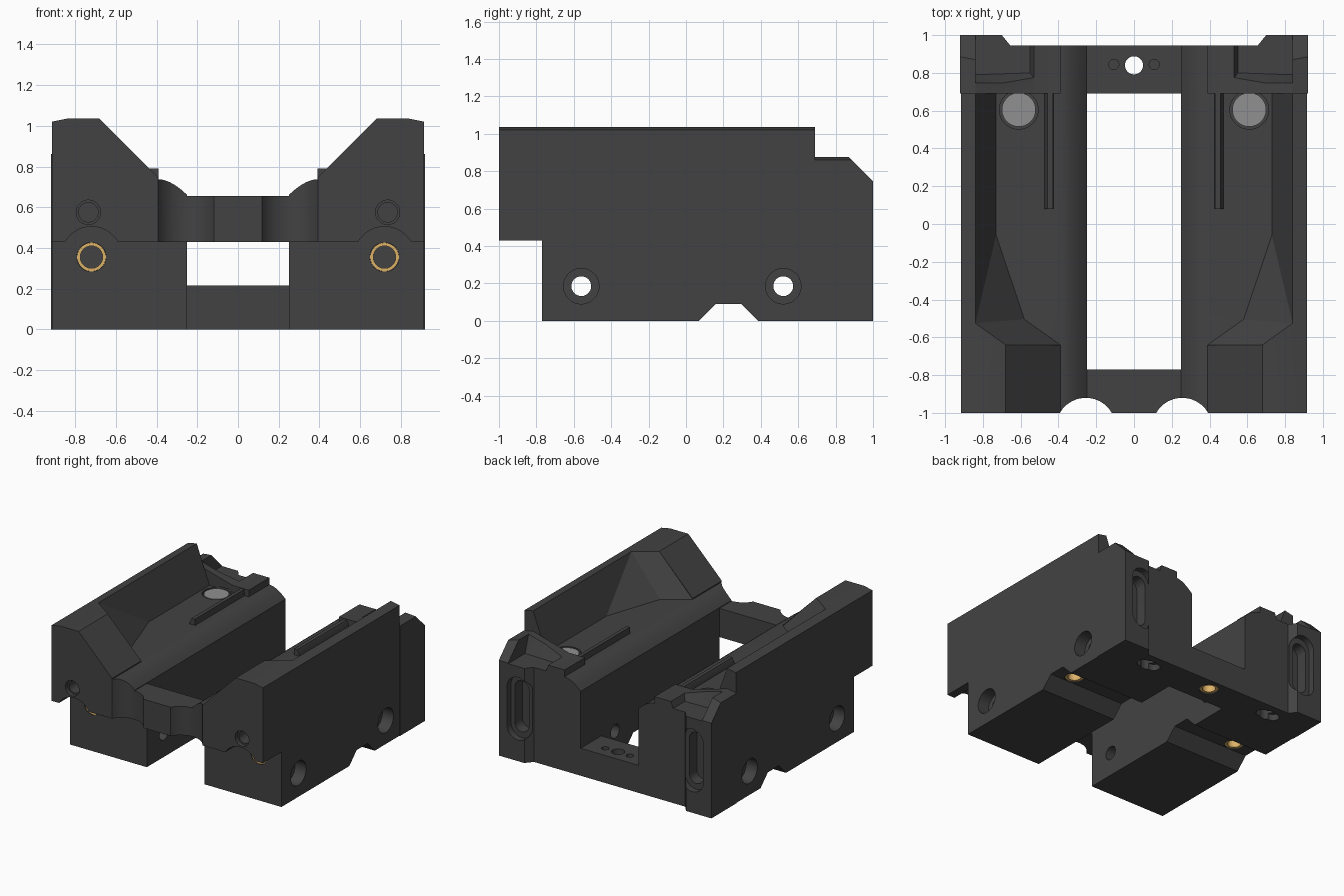
import bpy, bmesh, math
from mathutils import Vector

if "Cube" in bpy.data.objects:
    bpy.data.objects.remove(bpy.data.objects["Cube"])


def material(name, rgb):
    m = bpy.data.materials.new(name)
    m.diffuse_color = (*rgb, 1)
    m.use_nodes = True
    m.node_tree.nodes["Principled BSDF"].inputs["Base Color"].default_value = m.diffuse_color
    return m


DARK = material("dark_plastic", (0.055, 0.055, 0.055))
BRASS = material("brass", (0.72, 0.45, 0.14))
STEEL = material("steel", (0.28, 0.28, 0.28))


def to_object(name, bm, mat=DARK):
    bmesh.ops.recalc_face_normals(bm, faces=bm.faces)
    me = bpy.data.meshes.new(name)
    bm.to_mesh(me)
    bm.free()
    me.materials.append(mat)
    ob = bpy.data.objects.new(name, me)
    bpy.context.collection.objects.link(ob)
    return ob


def place(axis, u, v, w):
    """2D profile point (u, v) at distance w along an axis."""
    return {'x': (w, u, v), 'y': (u, w, v), 'z': (u, v, w)}[axis]


def prism(name, pts, axis, a, b, mat=DARK):
    bm = bmesh.new()
    f = bm.faces.new([bm.verts.new(place(axis, u, v, a)) for u, v in pts])
    ext = bmesh.ops.extrude_face_region(bm, geom=[f])
    d = Vector(place(axis, 0, 0, b - a))
    bmesh.ops.translate(bm, vec=d, verts=[e for e in ext['geom'] if isinstance(e, bmesh.types.BMVert)])
    return to_object(name, bm, mat)


def box(name, x, y, z):
    return prism(name, [(x[0], y[0]), (x[1], y[0]), (x[1], y[1]), (x[0], y[1])], 'z', *z)


def stadium(u, v, du, dv, r, n=32):
    """Circle of radius r stretched by du / dv on each side."""
    pts = []
    for i in range(n):
        t = 2 * math.pi * (i + 0.5) / n
        c, s = math.cos(t), math.sin(t)
        pts.append((u + r * c + math.copysign(du, c), v + r * s + math.copysign(dv, s)))
    return pts


def cyl(name, u, v, r, axis, a, b, mat=DARK):
    return prism(name, stadium(u, v, 0, 0, r), axis, a, b, mat)


def hull(name, pts):
    bm = bmesh.new()
    bmesh.ops.convex_hull(bm, input=[bm.verts.new(p) for p in pts])
    bmesh.ops.dissolve_limit(bm, angle_limit=0.002, verts=bm.verts, edges=bm.edges)
    return to_object(name, bm)


def combine(ob, other, op):
    m = ob.modifiers.new(op, 'BOOLEAN')
    m.operation, m.object, m.solver = op, other, 'EXACT'
    bpy.context.view_layer.objects.active = ob
    bpy.ops.object.modifier_apply(modifier=m.name)
    bpy.data.objects.remove(other)


# Right half: long side block with rounded inner rail
rail = [(0.25 + 0.14 * t / 8, 0.66 + 0.077 * (1 - (1 - t / 8) ** 1.8)) for t in range(9)]
body = prism("body", [(0.25, 0)] + rail + [(0.39, 0.745), (0.68, 1.035), (0.84, 1.035),
                                            (0.915, 1.02), (0.915, 0)], 'y', -1, 0.69)

# Faceted tray cut into the top of the block
F, T = 0.737, 1.035
top_loop = [(0.3, -0.64), (0.68, -0.64), (0.84, -0.525), (0.84, 0.8), (0.3, 0.8)]
combine(body, hull("tray_cut",
        [(x, y, F) for x, y in [(0.3, -0.64), (0.39, -0.64), (0.58, -0.505), (0.73, -0.06), (0.73, 0.8), (0.3, 0.8)]]
        + [(x, y, T) for x, y in top_loop] + [(x, y, 1.2) for x, y in top_loop]), 'DIFFERENCE')

# Rear end block, shaped back face, sloped pocket and rear chamfer
rear = prism("rear_block", [(0.25, 0)] + rail + [(0.39, 0.79), (0.53, 0.79), (0.84, 0.875),
                                                 (0.92, 0.86), (0.92, 0)], 'y', 0.69, 1)
combine(rear, prism("back_cut", [(0, 0.945), (0.655, 0.945), (0.70, 1), (0.70, 1.1), (0, 1.1)],
                    'z', -0.1, 1.2), 'DIFFERENCE')
combine(rear, prism("chamfer_cut", [(0.83, 0.915), (1.05, 0.695), (1.05, 1)], 'x', 0.2, 1), 'DIFFERENCE')
combine(rear, hull("rear_pocket_cut",
        [(0.55, 0.80, 0.74), (0.84, 0.79, 0.74), (0.84, 1.1, 0.74), (0.55, 1.1, 0.74),
         (0.45, 0.67, 1), (0.84, 0.705, 1), (0.84, 1.1, 1), (0.45, 1.1, 1)]), 'DIFFERENCE')
combine(body, rear, 'UNION')

# Bridges across the middle and the tray rib
combine(body, box("rear_bridge", (-0.3, 0.3), (0.69, 0.945), (0, 0.215)), 'UNION')
combine(body, box("front_bridge", (-0.3, 0.3), (-1, -0.77), (0.3, 0.655)), 'UNION')
combine(body, prism("tray_rib", [(0.425, 0.70), (0.43, 0.785), (0.458, 0.785), (0.475, 0.745),
                                 (0.475, 0.70)], 'y', 0.08, 0.72), 'UNION')

# Cuts: front step, bottom channel, front scallops, bores and pockets
cuts = [
    box("front_step", (-0.5, 1.1), (-1.2, -0.77), (-0.2, 0.43)),
    prism("bottom_channel", [(-0.02, -0.09), (0.07, 0), (0.16, 0.09), (0.295, 0.09), (0.385, 0), (0.475, -0.09)],
          'x', 0.1, 1.1),
    cyl("scallop", 0.255, -1.078, 0.158, 'z', 0.2, 1.2),
    cyl("insert_relief", 0.72, 0.355, 0.15, 'y', -1.2, -0.77),
    cyl("insert_bore", 0.72, 0.355, 0.072, 'y', -0.9, -0.6),
    cyl("front_bore_wide", 0.735, 0.575, 0.06, 'y', -1.1, -0.97),
    cyl("front_bore", 0.735, 0.575, 0.048, 'y', -1.1, -0.7),
    cyl("magnet_seat", 0.61, 0.605, 0.103, 'z', 0.66, 0.75),
    cyl("channel_bore", 0.75, 0.228, 0.07, 'z', -0.1, 0.26),
    cyl("bridge_bore", 0, 0.84, 0.048, 'z', -0.1, 0.4),
    cyl("bridge_bore_wide", 0, 0.84, 0.07, 'z', -0.1, 0.12),
    cyl("bridge_pin", 0.107, 0.845, 0.027, 'z', 0.1, 0.4),
    prism("nut_slot", stadium(0.56, 0.83, 0.05, 0, 0.045), 'z', -0.1, 0.05),
    cyl("nut_bore", 0.56, 0.83, 0.06, 'z', -0.1, 0.12),
    prism("back_slot_wide", stadium(0.755, 0.41, 0, 0.15, 0.095), 'y', 0.95, 1.1),
    prism("back_slot", stadium(0.755, 0.41, 0, 0.14, 0.06), 'y', 0.86, 1.1),
]
for y in (-0.56, 0.52):
    cuts.append(cyl("side_bore", y, 0.185, 0.053, 'x', 0.1, 1.1))
    cuts.append(cyl("side_bore_wide", y, 0.185, 0.095, 'x', 0.82, 1.1))
for c in cuts:
    combine(body, c, 'DIFFERENCE')

# Mirror the half to the other side
m = body.modifiers.new("mirror", 'MIRROR')
m.use_axis[0] = True
m.use_bisect_axis[0] = True
bpy.context.view_layer.objects.active = body
bpy.ops.object.modifier_apply(modifier=m.name)


def insert(name, u, v, r_out, r_in, axis, a, b):
    ob = cyl(name, u, v, r_out, axis, a, b, BRASS)
    e = 0.02
    combine(ob, cyl("insert_hole", u, v, r_in, axis, a - e, b + e, BRASS), 'DIFFERENCE')
    return ob


# Brass inserts and steel magnets
parts = [body, insert("bridge_insert", 0, 0.84, 0.069, 0.048, 'z', 0.008, 0.118)]
for s, side in ((1, "right"), (-1, "left")):
    parts.append(insert("front_insert_" + side, s * 0.72, 0.355, 0.071, 0.055, 'y', -0.765, -0.61))
    parts.append(insert("channel_insert_" + side, s * 0.75, 0.228, 0.069, 0.048, 'z', 0.097, 0.25))
    parts.append(cyl("magnet_" + side, s * 0.61, 0.605, 0.09, 'z', 0.655, 0.735, STEEL))

for ob in parts:
    bpy.ops.object.select_all(action='DESELECT')
    ob.select_set(True)
    bpy.context.view_layer.objects.active = ob
    bpy.ops.object.shade_smooth_by_angle(angle=math.radians(25))
